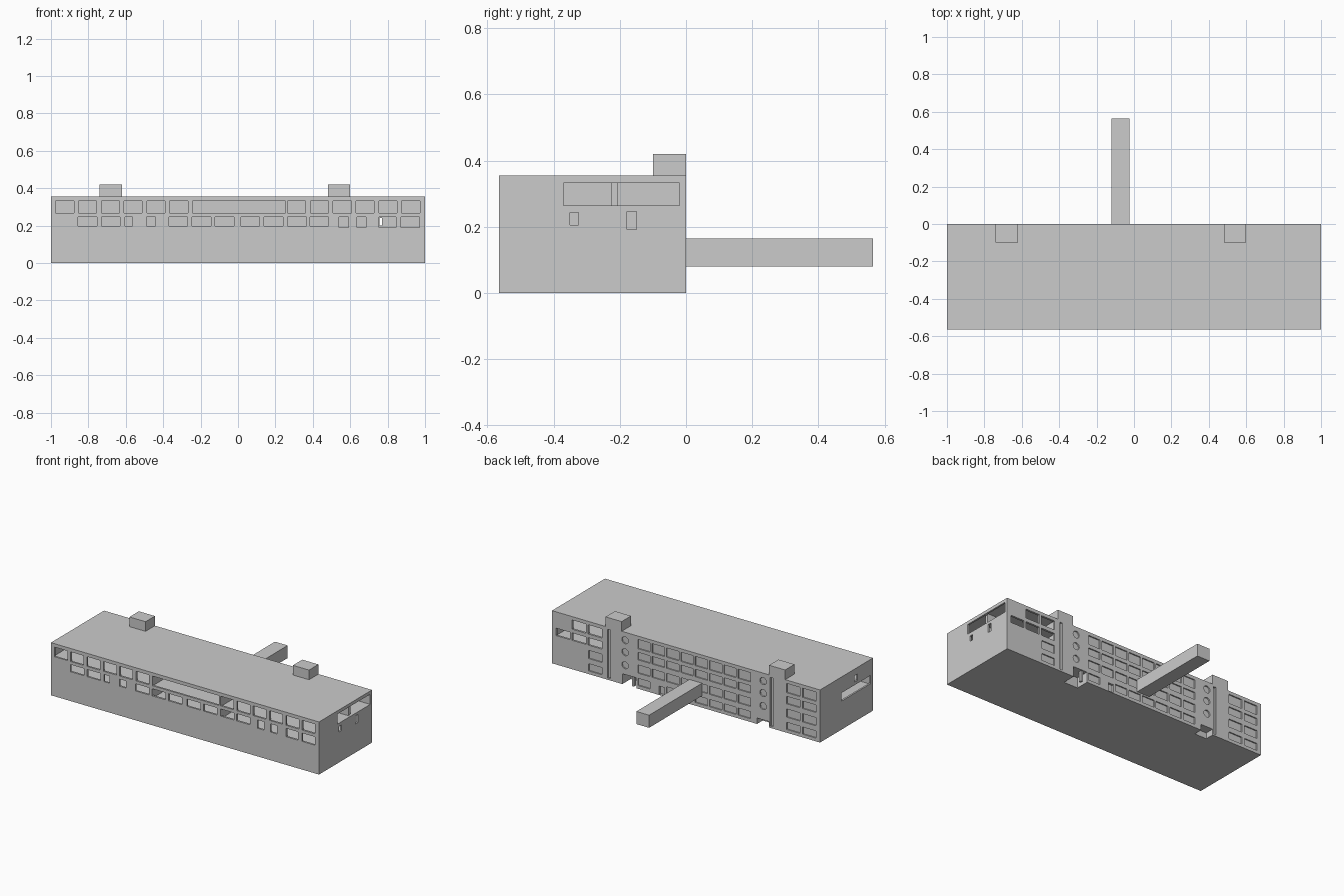
import bpy, bmesh
from mathutils import Matrix

if "Cube" in bpy.data.objects:
    bpy.data.objects.remove(bpy.data.objects["Cube"])


def box(bm, x0, x1, y0, y1, z0, z1):
    m = (Matrix.Translation(((x0 + x1) / 2, (y0 + y1) / 2, (z0 + z1) / 2))
         @ Matrix.Diagonal((x1 - x0, y1 - y0, z1 - z0, 1)))
    bmesh.ops.create_cube(bm, size=1, matrix=m)


def make(name, boxes, rounds=()):
    bm = bmesh.new()
    for b in boxes:
        box(bm, *b)
    for x, z, r, depth in rounds:
        m = Matrix.Translation((x, 0, z)) @ Matrix.Rotation(1.5707963, 4, 'X')
        bmesh.ops.create_cone(bm, cap_ends=True, segments=20, radius1=r,
                              radius2=r, depth=2 * depth, matrix=m)
    me = bpy.data.meshes.new(name)
    bm.to_mesh(me)
    bm.free()
    ob = bpy.data.objects.new(name, me)
    bpy.context.collection.objects.link(ob)
    return ob


def cut(target, cutter):
    cutter.hide_render = True
    cutter.hide_viewport = True
    mod = target.modifiers.new(cutter.name, 'BOOLEAN')
    mod.operation = 'DIFFERENCE'
    mod.solver = 'EXACT'
    mod.object = cutter


# main block, bridge and roof housings
D = 0.565
block = make("main_block", [(-1, 1, -D, 0, 0, 0.355)])
make("rear_bridge", [(-0.12, -0.025, 0, D, 0.08, 0.165)])
for name, x in (("roof_housing_left", -0.74), ("roof_housing_right", 0.48)):
    make(name, [(x, x + 0.12, -0.1, 0, 0.355, 0.42)])

# rooms behind the open windows, leaving slabs and partitions
HI, LO = (0.262, 0.342), (0.18, 0.25)
rooms = []
for zs in (HI, LO):
    for x0, x1 in ((-0.988, -0.255), (-0.247, 0.257), (0.265, 0.988)):
        rooms.append((x0, x1, -0.552, -0.225, *zs))
    rooms.append((0.615, 0.988, -0.205, -0.014, *zs))
cut(block, make("room_cutter", rooms))

# front window openings, upper and lower rows
upper = [(-0.975 + 0.122 * i, -0.878 + 0.122 * i) for i in range(6)]
upper += [(-0.244, 0.254)]
upper += [(0.265 + 0.122 * i, 0.362 + 0.122 * i) for i in range(6)]
lower = [(x, x + 0.1) for x in (-0.855, -0.73, -0.37, -0.245, -0.122,
                                0.015, 0.14, 0.265, 0.385)]
lower += [(-0.605, -0.565), (-0.49, -0.44)]
tall = [(0.54, 0.59), (0.637, 0.685), (0.755, 0.845), (0.872, 0.97)]
front = (-D - 0.02, -0.545)
openings = [(a, b, *front, 0.267, 0.332) for a, b in upper]
openings += [(a, b, *front, 0.198, 0.246) for a, b in lower]
openings += [(a, b, *front, 0.19, 0.246) for a, b in tall]

# rear openings of the corner rooms
cols = [(0.865, 0.97), (0.745, 0.85), (0.625, 0.73)]
openings += [(a, b, -0.02, 0.02, 0.195, 0.245) for a, b in cols]
openings += [(a, b, -0.02, 0.02, 0.27, 0.332) for a, b in cols[1:]]

# end wall openings
openings += [(0.982, 1.02, -0.37, -0.02, 0.265, 0.333),
             (0.982, 1.02, -0.35, -0.325, 0.205, 0.243),
             (0.982, 1.02, -0.178, -0.15, 0.192, 0.247),
             (-1.02, -0.982, -0.54, -0.23, 0.192, 0.247),
             (-1.02, -0.982, -0.4, -0.365, 0.267, 0.31)]
# sight line through the partition
openings += [(0.757, 0.77, -0.23, -0.2, 0.2, 0.24)]
cut(block, make("opening_cutter", openings))

# shallow rear window recesses on four storeys
rows = [(0.022, 0.07), (0.105, 0.16), (0.195, 0.245), (0.27, 0.332)]
R = 0.008
recess = []
for k in range(8):
    x1 = 0.36 - 0.107 * k
    for i, (z0, z1) in enumerate(rows):
        if not (i == 0 and k == 1):
            recess.append((x1 - 0.092, x1, -R, 0.02, z0, z1))
for z0, z1 in rows:
    for x in (-0.85, -0.97):
        recess.append((x, x + 0.1, -R, 0.02, z0, z1))
for z0, z1 in rows[:2]:
    recess.append((0.627, 0.727, -R, 0.02, z0, z1))
# stair slots
for x in (0.565, -0.648):
    recess.append((x, x + 0.02, -0.012, 0.02, 0.012, 0.34))
# round stair windows
rounds = [(x, (z0 + z1) / 2, 0.024, 0.009)
          for x in (0.455, -0.575) for z0, z1 in rows[1:]]
cut(block, make("recess_cutter", recess, rounds))

# entrances
cut(block, make("entrance_cutter", [
    (0.37, 0.475, -0.09, 0.02, -0.02, 0.07),
    (-0.62, -0.53, -0.06, 0.02, -0.02, 0.04),
    (0.16, 0.2, -0.015, 0.02, 0.005, 0.06)]))
make("entrance_post", [(0.395, 0.41, -0.03, -0.01, 0, 0.07)])
